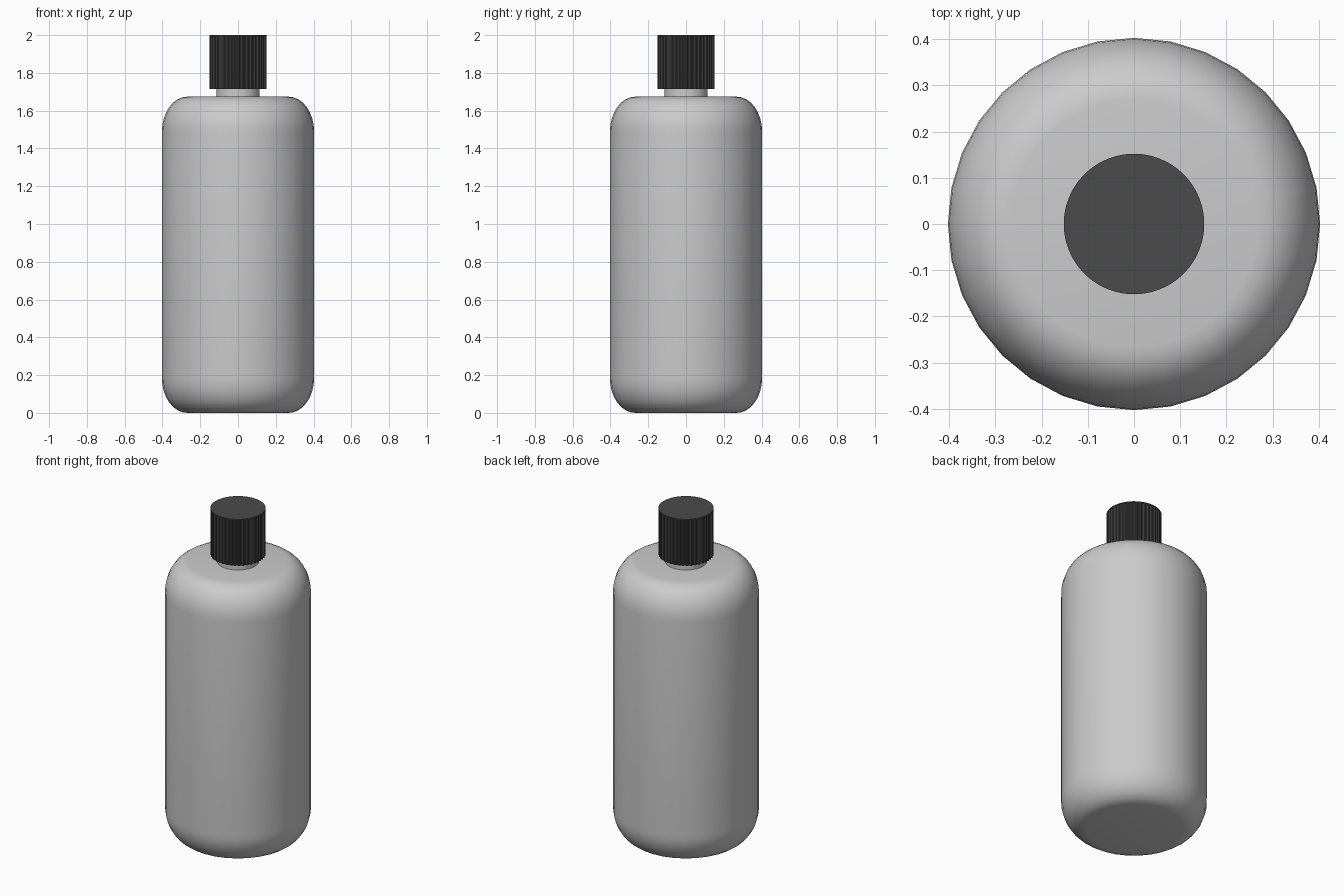
import bpy, bmesh, math

if "Cube" in bpy.data.objects:
    bpy.data.objects.remove(bpy.data.objects["Cube"])


def finish(name, bm, angle):
    bmesh.ops.recalc_face_normals(bm, faces=bm.faces)
    mesh = bpy.data.meshes.new(name)
    bm.to_mesh(mesh)
    bm.free()
    ob = bpy.data.objects.new(name, mesh)
    bpy.context.collection.objects.link(ob)
    bpy.ops.object.select_all(action='DESELECT')
    ob.select_set(True)
    bpy.context.view_layer.objects.active = ob
    bpy.ops.object.shade_smooth_by_angle(angle=math.radians(angle))
    return ob


def stack(name, rings, sides, angle=40):
    """Skin a list of (radius function, z) rings and close both ends."""
    bm = bmesh.new()
    loops = []
    for radius, z in rings:
        loop = []
        for i in range(sides):
            a = 2 * math.pi * i / sides
            r = radius(i) if callable(radius) else radius
            loop.append(bm.verts.new((r * math.cos(a), r * math.sin(a), z)))
        loops.append(loop)
    for low, high in zip(loops, loops[1:]):
        for i in range(sides):
            j = (i + 1) % sides
            bm.faces.new((low[i], low[j], high[j], high[i]))
    bm.faces.new(loops[0][::-1])
    bm.faces.new(loops[-1])
    return finish(name, bm, angle)


# bottle body with elliptical rounded shoulder and base
R, TOP, CW, CH, STEPS = 0.403, 1.674, 0.135, 0.185, 8
arc = [(R - CW + CW * math.sin(t), CH - CH * math.cos(t))
       for t in (math.pi / 2 * k / STEPS for k in range(STEPS + 1))]
stack("bottle_body", arc + [(r, TOP - z) for r, z in reversed(arc)], 32)

# neck
stack("bottle_neck", [(0.115, 1.66), (0.115, 1.74)], 32)


# ribbed screw cap: two samples on each ridge, two in each groove
def ribs(i):
    return 0.152 if i % 4 < 2 else 0.146


cap = stack("screw_cap", [(ribs, 1.716), (ribs, 1.994), (0.152, 1.995), (0.152, 2.0)], 160, 25)
dark = bpy.data.materials.new("dark_plastic")
dark.diffuse_color = (0.07, 0.07, 0.07, 1)
dark.use_nodes = True
dark.node_tree.nodes["Principled BSDF"].inputs["Base Color"].default_value = dark.diffuse_color
cap.data.materials.append(dark)
